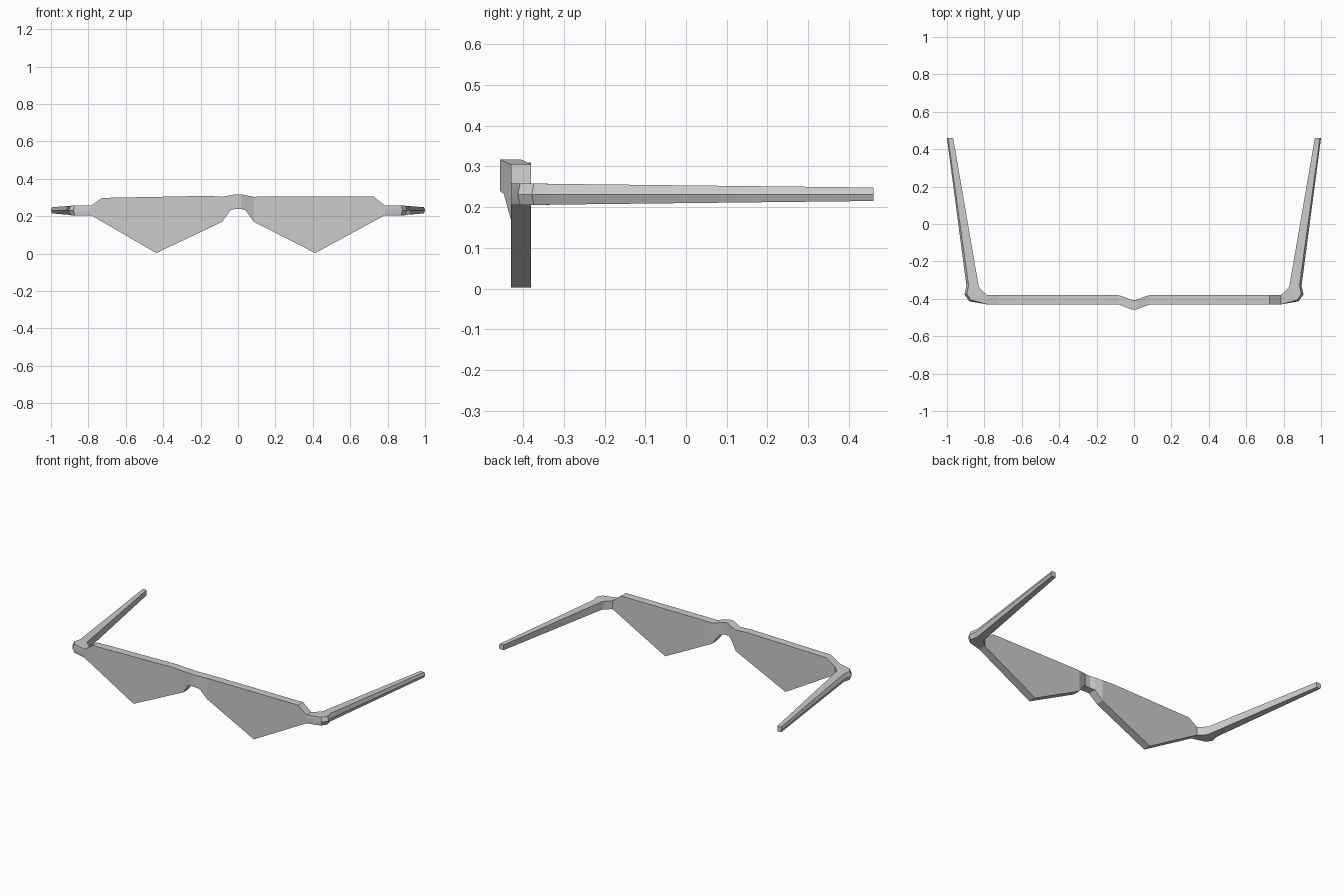
import bpy, bmesh
from mathutils import Vector

if "Cube" in bpy.data.objects:
    bpy.data.objects.remove(bpy.data.objects["Cube"])

FRONT, BACK = -0.43, -0.38


def finish(name, bm, smooth=False):
    bmesh.ops.recalc_face_normals(bm, faces=bm.faces[:])
    mesh = bpy.data.meshes.new(name)
    bm.to_mesh(mesh)
    bm.free()
    ob = bpy.data.objects.new(name, mesh)
    bpy.context.collection.objects.link(ob)
    if smooth:
        bpy.ops.object.select_all(action='DESELECT')
        ob.select_set(True)
        bpy.context.view_layer.objects.active = ob
        bpy.ops.object.shade_smooth_by_angle(angle=0.6)
    return ob


def plate(name, outline, open_edges):
    """Extrude an x-z outline through the frame depth, leaving joint edges open."""
    bm = bmesh.new()
    f = [bm.verts.new((x, FRONT, z)) for x, z in outline]
    b = [bm.verts.new((x, BACK, z)) for x, z in outline]
    n = len(outline)
    bm.faces.new(f)
    bm.faces.new(b[::-1])
    for i in range(n):
        if i not in open_edges:
            j = (i + 1) % n
            bm.faces.new((f[i], f[j], b[j], b[i]))
    return finish(name, bm)


def loft(name, sections, cap_end=False, smooth=False):
    """Skin consecutive cross-sections with the same point count."""
    bm = bmesh.new()
    rings = [[bm.verts.new(p) for p in s] for s in sections]
    for r, s in zip(rings, rings[1:]):
        for i in range(len(r)):
            j = (i + 1) % len(r)
            bm.faces.new((r[i], r[j], s[j], s[i]))
    if cap_end:
        bm.faces.new(rings[-1])
    return finish(name, bm, smooth)


# Kite-shaped lens plates, with slightly different tips left and right
for side, s, tip, z_out, z_in in (("left", -1, 0.437, 0.298, 0.309),
                                  ("right", 1, 0.413, 0.305, 0.305)):
    plate("lens_" + side,
          [(s * 0.085, 0.17), (s * tip, 0.003), (s * 0.785, 0.205),
           (s * 0.785, 0.258), (s * 0.725, z_out), (s * 0.16, z_in),
           (s * 0.085, 0.304)], {2, 6})

# Arched nose bridge bowed forward
half = [(0.085, FRONT, BACK, 0.17, 0.304),
        (0.04, -0.447, -0.394, 0.232, 0.312),
        (0.015, -0.456, -0.406, 0.239, 0.317)]
stations = [(-x, *r) for x, *r in half] + [(x, *r) for x, *r in half[::-1]]
loft("nose_bridge", [[(x, f, lo), (x, b, lo), (x, b, hi), (x, f, hi)]
                     for x, f, b, lo, hi in stations])

# Hinged temples: inner point, outer point, bottom, top, outward ridge
path = [((0.785, -0.38), (0.785, -0.43), 0.205, 0.258, 0.0),
        ((0.81, -0.358), (0.88, -0.413), 0.205, 0.258, 0.01),
        ((0.82, -0.347), (0.906, -0.378), 0.205, 0.258, 0.013),
        ((0.83, -0.335), (0.896, -0.33), 0.206, 0.257, 0.012),
        ((0.967, 0.46), (1.0, 0.46), 0.215, 0.248, 0.006)]
for side, s in (("left", -1), ("right", 1)):
    sections = []
    for inner, outer, lo, hi, ridge in path:
        i, o = Vector(inner), Vector(outer)
        edge = o - (o - i).normalized() * ridge
        sections.append([(s * i.x, i.y, lo), (s * edge.x, edge.y, lo),
                         (s * o.x, o.y, (lo + hi) / 2),
                         (s * edge.x, edge.y, hi), (s * i.x, i.y, hi)])
    loft("temple_" + side, sections, cap_end=True, smooth=True)
